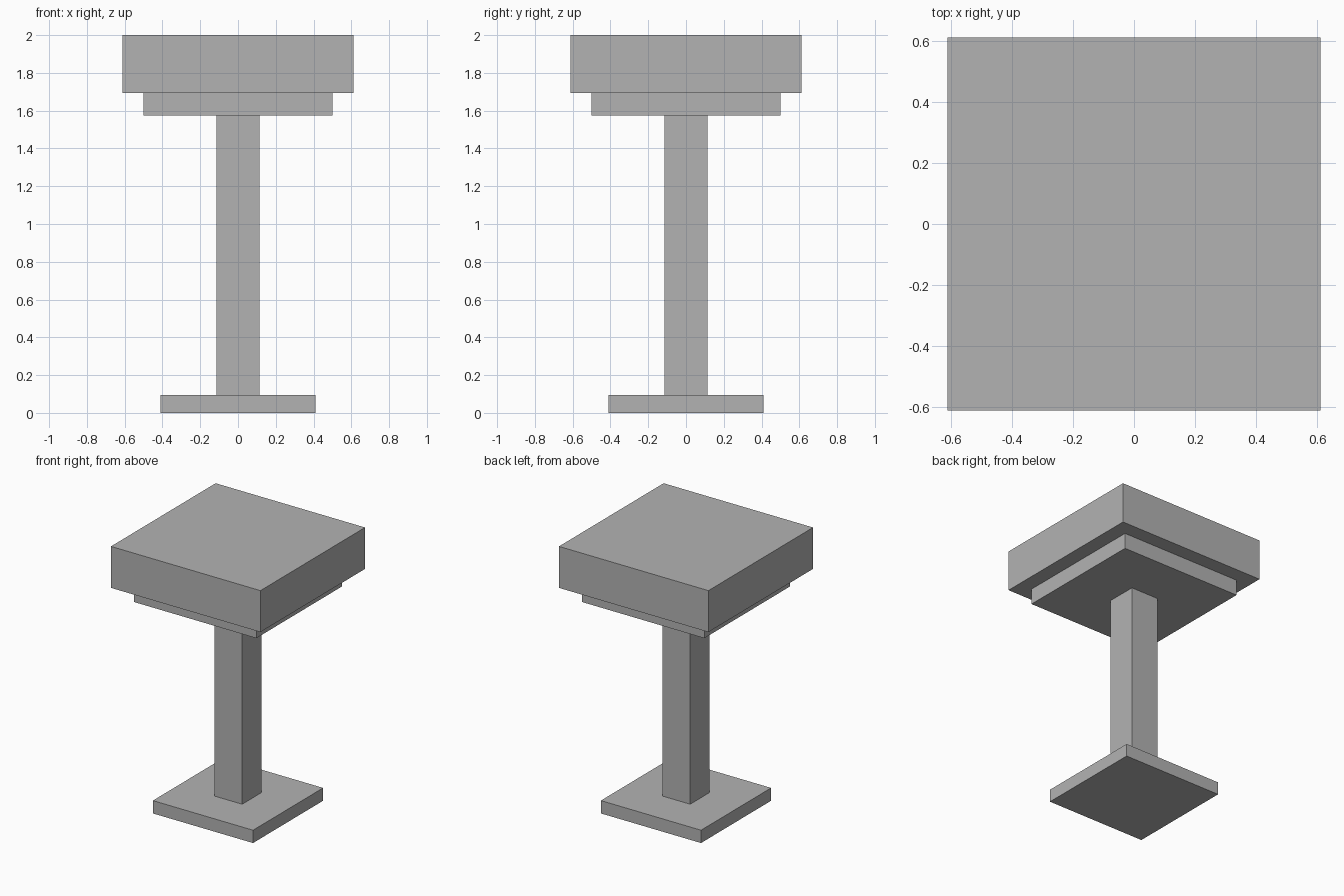
import bpy
import bmesh

# Remove the default cube
cube = bpy.data.objects.get("Cube")
if cube:
    bpy.data.objects.remove(cube, do_unlink=True)

# Single plain grey for the whole stool
GREY = (0.45, 0.45, 0.45, 1.0)
grey = bpy.data.materials.new("plain_grey")
grey.use_nodes = True
grey.diffuse_color = GREY
grey.node_tree.nodes["Principled BSDF"].inputs["Base Color"].default_value = GREY


def square_block(name, half_width, bottom, top):
    """Square block centred on the z axis, between two heights."""
    bm = bmesh.new()
    bmesh.ops.create_cube(bm, size=1.0)
    bmesh.ops.scale(bm, vec=(2 * half_width, 2 * half_width, top - bottom), verts=bm.verts)
    bmesh.ops.translate(bm, vec=(0, 0, (bottom + top) / 2), verts=bm.verts)
    mesh = bpy.data.meshes.new(name)
    bm.to_mesh(mesh)
    bm.free()
    mesh.materials.append(grey)
    obj = bpy.data.objects.new(name, mesh)
    bpy.context.collection.objects.link(obj)
    return obj


# Stacked parts, from the floor up
square_block("base_plate", 0.41, 0.0, 0.095)
square_block("column", 0.114, 0.095, 1.575)
square_block("seat_support", 0.50, 1.575, 1.693)
square_block("seat_cushion", 0.612, 1.693, 2.0)
